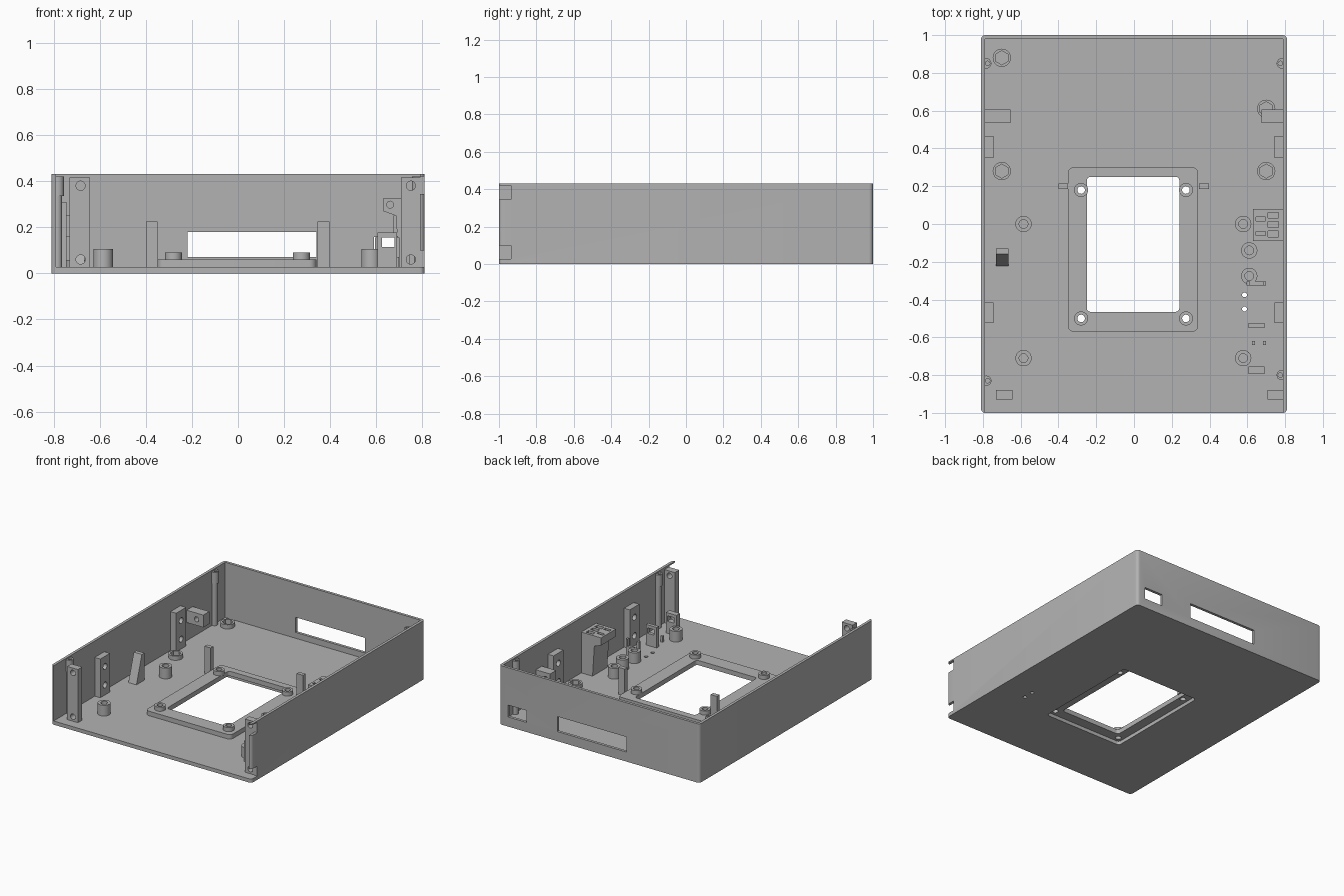
import bpy, bmesh, math
from mathutils import Matrix, Vector

if "Cube" in bpy.data.objects:
    bpy.data.objects.remove(bpy.data.objects["Cube"], do_unlink=True)

grey = bpy.data.materials.new("plain_grey")
grey.use_nodes = True
grey.diffuse_color = (0.45, 0.45, 0.45, 1)
grey.node_tree.nodes["Principled BSDF"].inputs["Base Color"].default_value = (0.45, 0.45, 0.45, 1)

parts = []
FLOOR = 0.027
SINK = 0.02     # where parts standing on the floor begin


def finish(name, bm):
    bmesh.ops.recalc_face_normals(bm, faces=bm.faces)
    me = bpy.data.meshes.new(name)
    bm.to_mesh(me)
    bm.free()
    me.materials.append(grey)
    ob = bpy.data.objects.new(name, me)
    bpy.context.scene.collection.objects.link(ob)
    parts.append(ob)
    return ob


def box(name, x, y, z, round_r=0):
    """Box from (min, max) ranges, with optional rounded upright edges."""
    bm = bmesh.new()
    bmesh.ops.create_cube(bm, size=1)
    size = Vector((x[1] - x[0], y[1] - y[0], z[1] - z[0]))
    mid = Vector((sum(x), sum(y), sum(z))) / 2
    bmesh.ops.transform(bm, matrix=Matrix.Translation(mid) @ Matrix.Diagonal((*size, 1)), verts=bm.verts)
    if round_r:
        up = [e for e in bm.edges if abs(e.verts[0].co.z - e.verts[1].co.z) > 1e-4]
        bmesh.ops.bevel(bm, geom=up, offset=round_r, segments=5, profile=0.5, affect='EDGES')
    return finish(name, bm)


def rod(name, centre, r, length, axis='Z', sides=32):
    """Cylinder centred on a point, along the given axis."""
    bm = bmesh.new()
    bmesh.ops.create_cone(bm, cap_ends=True, segments=sides, radius1=r, radius2=r, depth=length)
    turn = {'X': Matrix.Rotation(math.pi / 2, 4, 'Y'), 'Y': Matrix.Rotation(math.pi / 2, 4, 'X'),
            'Z': Matrix.Identity(4)}[axis]
    bmesh.ops.transform(bm, matrix=Matrix.Translation(centre) @ turn, verts=bm.verts)
    return finish(name, bm)


def upright(name, x, y, z0, z1, r, sides=32):
    return rod(name, (x, y, (z0 + z1) / 2), r, z1 - z0, 'Z', sides)


def prism(name, pts, depth):
    """Extrude a closed 3D outline along a vector."""
    bm = bmesh.new()
    f = bm.faces.new([bm.verts.new(p) for p in pts])
    new = bmesh.ops.extrude_face_region(bm, geom=[f])["geom"]
    bmesh.ops.translate(bm, vec=depth, verts=[v for v in new if isinstance(v, bmesh.types.BMVert)])
    return finish(name, bm)


def cut(ob, *cutters):
    """Subtract the cutters, bake the result and drop the cutters."""
    for c in cutters:
        m = ob.modifiers.new("cut", 'BOOLEAN')
        m.operation, m.solver, m.object = 'DIFFERENCE', 'EXACT', c
    dg = bpy.context.evaluated_depsgraph_get()
    baked = bpy.data.meshes.new_from_object(ob.evaluated_get(dg))
    ob.modifiers.clear()
    ob.data = baked
    for c in cutters:
        parts.remove(c)
        bpy.data.objects.remove(c, do_unlink=True)
    return ob


# Case: floor, two sides and back, open at top and front
screw_spots = [(x, y) for x in (-0.28, 0.275) for y in (-0.5, 0.18)]
case = box("case_shell", (-0.81, 0.81), (-1, 1), (0, 0.43), 0.022)
cut(case,
    box("c", (-0.79, 0.79), (-1.2, 0.98), (FLOOR, 1)),
    box("c", (-0.32, 0.315), (-0.54, 0.27), (-0.1, 0.2), 0.02),
    box("c", (-0.22, 0.34), (0.9, 1.1), (0.07, 0.18)),
    box("c", (0.59, 0.74), (0.9, 1.1), (0.07, 0.157)),
    box("c", (0.75, 0.9), (-1.1, -0.935), (FLOOR, 0.1)),
    box("c", (0.75, 0.9), (-1.1, -0.935), (0.345, 0.42)),
    *[upright("c", 0.585, y, -0.1, 0.1, 0.013, 16) for y in (-0.375, -0.45)])

# Raised frame round the floor opening, with its screw bosses
frame = box("opening_frame", (-0.35, 0.34), (-0.57, 0.3), (FLOOR - 0.001, 0.06), 0.03)
cut(frame, box("c", (-0.25, 0.24), (-0.465, 0.25), (-0.1, 0.2), 0.02),
    *[upright("c", x, y, -0.1, 0.2, 0.02) for x, y in screw_spots])
for x, y in screw_spots:
    cut(upright("frame_boss", x, y, 0.055, 0.09, 0.037), upright("c", x, y, 0, 0.2, 0.02))
for x in ((-0.4, -0.35), (0.345, 0.397)):
    box("frame_tab", x, (0.185, 0.215), (SINK, 0.225))

# Round standoffs with blind screw holes
for x, y in [(-0.585, 0), (-0.585, -0.71), (0.578, 0), (0.578, -0.71), (0.61, -0.14), (0.61, -0.275)]:
    cut(upright("standoff", x, y, SINK, 0.105, 0.043), upright("c", x, y, 0.045, 0.2, 0.023))

# Low rings with hexagonal nut pockets
for x, y in [(-0.7, 0.88), (-0.7, 0.28), (0.7, 0.28), (0.7, 0.61)]:
    cut(upright("nut_ring", x, y, SINK, 0.058, 0.048), upright("c", x, y, 0, 0.2, 0.037, 6))

for s, side in ((-1, "right"), (1, "left")):
    def span(a, b):
        return tuple(sorted((s * a, s * b)))

    # Wall brackets with two cross holes
    for y in ((0.35, 0.465), (-0.525, -0.415)):
        mid = sum(y) / 2
        cut(box(side + "_wall_bracket", span(0.745, 0.795), y, (SINK, 0.31)),
            *[rod("c", (s * 0.74, mid, z), 0.022, 0.07, 'X', 24) for z in (0.1, 0.235)])

    # Small drilled block on the wall
    cut(box(side + "_wall_block", span(0.665 + 0.01 * s, 0.795), (0.535, 0.605), (0.16, 0.25)),
        rod("c", (s * 0.71, 0.57, 0.205), 0.018, 0.3, 'Y', 24))

    # Cover screw columns: slim stem with a wider head
    for y in (0.85, -0.815 + 0.015 * s):
        upright(side + "_column", s * 0.785, y, SINK, 0.34, 0.022)
        cut(upright(side + "_column_head", s * 0.782, y, 0.335, 0.42, 0.027),
            upright("c", s * 0.775, y, 0.36, 0.5, 0.012, 16))

# Front panel posts with holes through them
for name, x, hole in (("right_front_post", (-0.73, -0.643), -0.683), ("left_front_post", (0.707, 0.795), 0.75)):
    cut(box(name, x, (-0.93, -0.88), (SINK, 0.415)),
        *[rod("c", (hole, -0.9, z), 0.02, 0.3, 'Y', 24) for z in (0.06, 0.38)])

# Sloped rib
prism("sloped_rib", [(-0.73, y, z) for y, z in
                     ((-0.13, SINK), (-0.225, SINK), (-0.16, 0.225), (-0.13, 0.225))], (0.065, 0, 0))

# Socket holder on a gusset, slotted from above
holder = prism("socket_holder", [(x, -0.09, z) for x, z in
                                 ((0.795, SINK), (0.7, SINK), (0.685, 0.25), (0.63, 0.27),
                                  (0.63, 0.325), (0.795, 0.325))], (0, 0.17, 0))
cut(holder,
    *[box("c", (0.645, 0.695), (y, y + 0.022), (0.28, 0.5)) for y in (-0.062, 0.015)],
    *[box("c", (0.71, 0.765), (y, y + 0.03), (0.27, 0.5)) for y in (-0.068, -0.018, 0.032)],
    rod("c", (0.66, -0.06, 0.298), 0.015, 0.2, 'Y', 16))

# Slotted board plates and locating pins
for x, y in (((0.605, 0.69), (-0.55, -0.525)), ((0.605, 0.69), (-0.795, -0.755))):
    cut(box("slotted_plate", x, y, (SINK, 0.177)), box("c", (0.625, 0.68), (-1, 0), (0.115, 0.155)))
cut(box("inner_plate", (0.595, 0.7), (-0.325, -0.305), (SINK, 0.155)),
    box("c", (0.615, 0.685), (-1, 0), (0.1, 0.2)))
for x in (0.632, 0.69):
    box("locating_pin", (x - 0.008, x + 0.008), (-0.64, -0.62), (SINK, 0.07))

# Smooth the round surfaces, keep edges crisp
bpy.ops.object.select_all(action='DESELECT')
for ob in parts:
    ob.select_set(True)
bpy.context.view_layer.objects.active = case
bpy.ops.object.shade_smooth_by_angle(angle=math.radians(30))
